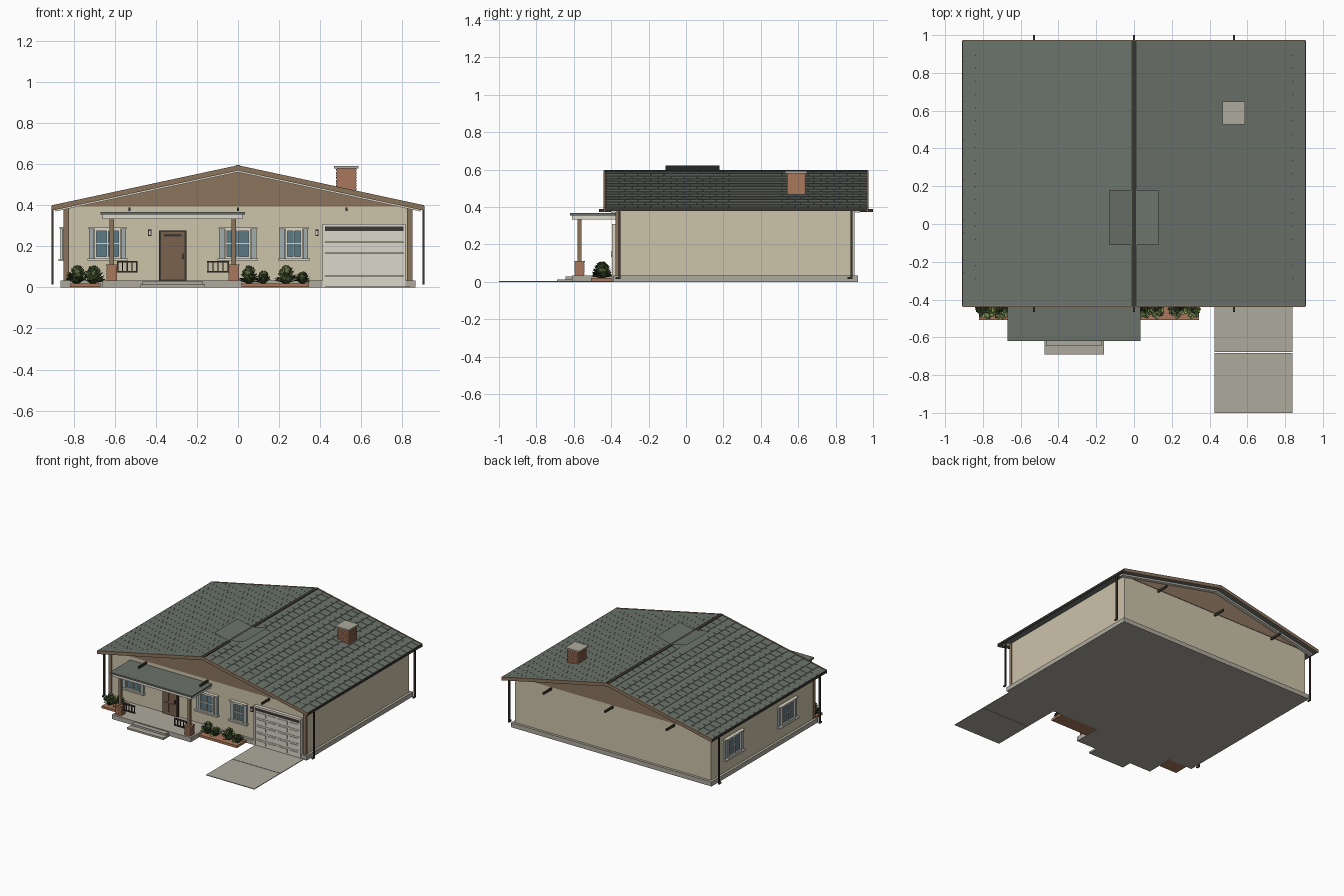
import bpy, bmesh, math, random
from mathutils import Matrix, Vector

if "Cube" in bpy.data.objects:
    bpy.data.objects.remove(bpy.data.objects["Cube"])

random.seed(4)


def mat(name, r, g, b):
    m = bpy.data.materials.new(name)
    m.diffuse_color = [(c / 255) ** 2.2 for c in (r, g, b)] + [1]
    m.use_nodes = True
    m.node_tree.nodes["Principled BSDF"].inputs["Base Color"].default_value = m.diffuse_color
    return m


ROOF, DARK = mat("roof_grey", 106, 113, 106), mat("dark_metal", 62, 58, 52)
WALL, WOOD = mat("stucco", 203, 194, 168), mat("wood", 138, 116, 94)
STONE, BRICK = mat("concrete", 172, 168, 156), mat("brick", 168, 118, 92)
WHITE, GLASS = mat("white_trim", 218, 214, 200), mat("glass", 92, 122, 132)
SHUT, DOORM = mat("shutter", 160, 172, 172), mat("door_brown", 122, 98, 78)
LEAF, LEAF2 = mat("leaf_dark", 62, 78, 48), mat("leaf_light", 128, 148, 88)


def finish(name, bm, m, mirror=False):
    bmesh.ops.recalc_face_normals(bm, faces=bm.faces)
    me = bpy.data.meshes.new(name)
    bm.to_mesh(me)
    bm.free()
    me.materials.append(m)
    ob = bpy.data.objects.new(name, me)
    bpy.context.collection.objects.link(ob)
    if mirror:
        ob.modifiers.new("mirror", "MIRROR")
    return ob


def add_box(bm, x0, x1, y0, y1, z0, z1, M=Matrix()):
    T = Matrix.Translation(((x0 + x1) / 2, (y0 + y1) / 2, (z0 + z1) / 2))
    S = Matrix.Diagonal((x1 - x0, y1 - y0, z1 - z0, 1))
    bmesh.ops.create_cube(bm, size=1, matrix=M @ T @ S)


def boxes(name, m, *items, mirror=False):
    bm = bmesh.new()
    for b in items:
        add_box(bm, *b)
    return finish(name, bm, m, mirror)


def prism(name, m, pts, *spans):
    bm = bmesh.new()
    for y0, y1 in spans:
        a = [bm.verts.new((x, y0, z)) for x, z in pts]
        b = [bm.verts.new((x, y1, z)) for x, z in pts]
        bm.faces.new(a)
        bm.faces.new(b[::-1])
        for i in range(len(pts)):
            j = (i + 1) % len(pts)
            bm.faces.new((a[i], b[i], b[j], a[j]))
    return finish(name, bm, m)


# house body
FY, BY = -0.37, 0.90
boxes("foundation", STONE, (-.865, .865, -.39, .92, 0, .035))
boxes("walls", WALL, (-.845, .845, FY, BY, .035, .395))
prism("gables", WOOD, [(-.845, .395), (.845, .395), (0, .575)], (FY - .004, BY + .004))
boxes("corner_boards", WOOD, (.825, .85, FY - .008, FY + .015, .035, .395), mirror=True)


# main roof
def chevron(top, bot, x=.905, k=.215):
    return [(-x, top - k * x), (0, top), (x, top - k * x),
            (x, bot - k * x), (0, bot), (-x, bot - k * x)]


prism("roof_deck", ROOF, chevron(.591, .574), (-.43, .965))
prism("rake_boards", WOOD, chevron(.596, .57, .908), (-.44, -.43), (.965, .975))
prism("rake_frieze", WHITE, chevron(.574, .562, .89), (-.40, FY), (BY, .93))
slope = math.atan(.215)
bm = bmesh.new()
ROWS, LEN = 14, .905 / math.cos(slope)
for i in range(ROWS):
    step = LEN / ROWS
    M = (Matrix.Translation((0, 0, .591)) @ Matrix.Rotation(slope, 4, 'Y')
         @ Matrix.Translation((i * step, 0, 0)) @ Matrix.Rotation(-.05, 4, 'Y'))
    cuts = [-.43] + [-.43 + (j + .5 * (i % 2)) * .0697 for j in range(1, 20)] + [.965]
    for y0, y1 in zip(cuts, cuts[1:]):
        add_box(bm, 0, step, y0 + .001, y1 - .001, -.002, .001, M)
finish("shingles", bm, ROOF, mirror=True)
prism("ridge_cap", DARK, chevron(.598, .588, .012), (-.435, .97))

# thin crossed sheets over the ridge
bm = bmesh.new()
for s in (-1, 1):
    bm.faces.new([bm.verts.new(p) for p in (
        (-.13 * s, -.11, .621), (.13 * s, -.11, .567), (.13 * s, .18, .567), (-.13 * s, .18, .621))])
finish("ridge_sheets", bm, ROOF)

# gutters, downspouts and projecting beams
boxes("gutters", DARK, (.897, .91, -.435, .97, .381, .398), mirror=True)
spouts = []
for y in (-.355, .885):
    spouts += [(.899, .909, y - .006, y + .006, .02, .385),
               (.899, .909, y - .022, y + .006, .015, .026)]
boxes("downspouts", DARK, *spouts, mirror=True)
boxes("roof_beams", DARK, *[(x - .005, x + .005, y0, y1, .373, .39) for x in (-.53, 0, .53)
                            for y0, y1 in ((-.465, FY), (BY, 1.0))])

# chimney with brick courses
courses = [(.482, .575, .542, .635, .44, .58)]
courses += [(.479, .578, .539, .638, .45 + i * .013, .46 + i * .013) for i in range(10)]
boxes("chimney", BRICK, *courses)
boxes("chimney_cap", STONE, (.468, .587, .528, .648, .58, .592))

# porch
boxes("porch_slab", STONE, (-.66, .02, -.61, -.38, 0, .035))
boxes("porch_steps", STONE, (-.475, -.16, -.69, -.6, 0, .014), (-.465, -.17, -.645, -.6, .014, .028))
boxes("porch_roof", ROOF, (-.67, .035, -.62, FY, .355, .367))
boxes("porch_beams", WHITE, (-.66, .025, -.61, -.575, .333, .355), (-.66, -.635, -.6, FY, .333, .355),
      (0, .025, -.6, FY, .333, .355), (-.65, .015, -.6, FY, .35, .356))
posts, bases, caps = [], [], []
for x in (-.615, -.02):
    posts.append((x - .011, x + .011, -.58, -.558, .11, .335))
    bases.append((x - .024, x + .024, -.593, -.545, .03, .108))
    bases += [(x - .026, x + .026, -.595, -.543, .036 + i * .013, .046 + i * .013) for i in range(5)]
    caps.append((x - .028, x + .028, -.597, -.541, .104, .111))
boxes("porch_posts", WOOD, *posts)
boxes("post_bases", BRICK, *bases)
boxes("post_base_caps", BRICK, *caps)
rails = []
for x0, x1 in ((-.59, -.49), (-.15, -.044)):
    rails += [(x0, x1, -.575, -.563, z, z + .008) for z in (.072, .122)]
    rails += [(x - .003, x + .003, -.572, -.566, .072, .125)
              for x in [x0 + .004 + (x1 - x0 - .008) * i / 4 for i in range(5)]]
boxes("porch_railings", DARK, *rails)

# front door
boxes("door_frame", DARK, (-.385, -.25, FY - .012, FY, .035, .278))
boxes("door", DOORM, (-.375, -.26, FY - .016, FY, .04, .27))
boxes("door_panels", DOORM, *[(x, x + .04, FY - .021, FY, z0, z1) for x in (-.364, -.311)
                              for z0, z1 in ((.06, .13), (.145, .235))])
boxes("door_hardware", DARK, (-.36, -.275, FY - .02, FY, .248, .26),
      (-.273, -.265, FY - .028, FY, .14, .165))


# windows: built on the front plane or the left wall
def window(tag, u0, u1, z0, z1, left=False):
    def put(name, m, *rects):
        boxes(tag + name, m, *[(-.845 - d, -.845, a, b, c, e) if left else
                               (a, b, FY - d, FY, c, e) for a, b, c, e, d in rects])
    s, c, h = .028, (u0 + u1) / 2, (z0 + z1) / 2
    a, b = u0 + s, u1 - s
    put("_shutters", SHUT, (u0, a - .003, z0, z1, .014), (b + .003, u1, z0, z1, .014))
    put("_glass", GLASS, (a, b, z0, z1, .01))
    put("_frame", WHITE, (a, a + .01, z0, z1, .022), (b - .01, b, z0, z1, .022),
        (a, b, z1 - .01, z1, .022), (a, b, z0, z0 + .01, .022),
        (c - .004, c + .004, z0, z1, .018), (a, b, h - .003, h + .003, .016))
    put("_sill", WHITE, (u0 - .008, u1 + .008, z0 - .01, z0, .03))
    put("_head", WHITE, (u0 - .004, u1 + .004, z1, z1 + .007, .026))


window("window_left", -.727, -.545, .142, .286)
window("window_middle", -.092, .09, .142, .286)
window("window_right", .203, .342, .142, .286)
window("side_window_front", -.14, .08, .14, .288, True)
window("side_window_back", .52, .74, .14, .288, True)

# garage door and driveway
boxes("garage_frame", WHITE, (.413, .424, -.396, FY, 0, .31), (.806, .817, -.396, FY, 0, .31),
      (.413, .817, -.396, FY, .298, .31))
boxes("garage_glass", DARK, (.424, .806, -.39, FY, .275, .298))
sections, panels = [], []
for i in range(5):
    z = .004 + i * .0545
    sections.append((.424, .806, -.392, FY, z, z + .0525))
    panels += [(.436 + j * .093, .514 + j * .093, -.396, FY, z + .012, z + .041) for j in range(4)]
boxes("garage_door", WHITE, *sections)
boxes("garage_panels", WHITE, *panels)
boxes("driveway", STONE, (.425, .84, -1.0, -.682, 0, .005), (.425, .84, -.678, -.385, 0, .005))

# wall lamps
for x, side in ((-.43, "left"), (.385, "right")):
    boxes("lamp_" + side, DARK, (x - .008, x + .008, FY - .02, FY, .276, .282),
          (x - .008, x + .008, FY - .02, FY, .252, .257), (x - .008, x + .008, FY - .005, FY, .25, .283))
    boxes("lamp_glass_" + side, WHITE, (x - .006, x + .006, FY - .018, FY, .256, .277))

# planters
for tag, x0, x1 in (("left", -.82, -.67), ("right", .005, .345)):
    boxes("planter_" + tag, BRICK, (x0, x1, -.507, -.39, .002, .02))


# leafy shrubs: kite-shaped leaves around a low core
def shrub(name, x, r, h, n):
    for part, m in (("_dark", LEAF), ("_light", LEAF2)):
        bm = bmesh.new()
        if m is LEAF:
            bmesh.ops.create_icosphere(bm, subdivisions=1, radius=1, matrix=Matrix.Translation(
                (x, -.45, .02 + h * .3)) @ Matrix.Diagonal((r * .6, .032, h * .4, 1)))
        for i in range(n):
            t, e = random.uniform(0, math.tau), random.uniform(.1, 1.4)
            d = Vector((math.cos(t) * math.cos(e) * r, math.sin(t) * math.cos(e) * .058, math.sin(e) * h))
            side = Vector((-math.sin(t), math.cos(t), 0)) * .014
            o = Vector((x, -.45, .02))
            base, mid, tip = o + d * .3, o + d * .75 + Vector((0, 0, .006)), o + d
            v = [bm.verts.new(p) for p in (base, mid + side, tip, mid - side)]
            bm.faces.new((v[0], v[1], v[2]))
            bm.faces.new((v[0], v[2], v[3]))
        finish(name + part, bm, m)


for i, (x, r, h) in enumerate(((-.785, .06, .092), (-.705, .06, .092), (.055, .055, .09), (.125, .04, .065),
                               (.235, .06, .092), (.315, .04, .06))):
    shrub("shrub_%d" % (i + 1), x, r, h, 30)
